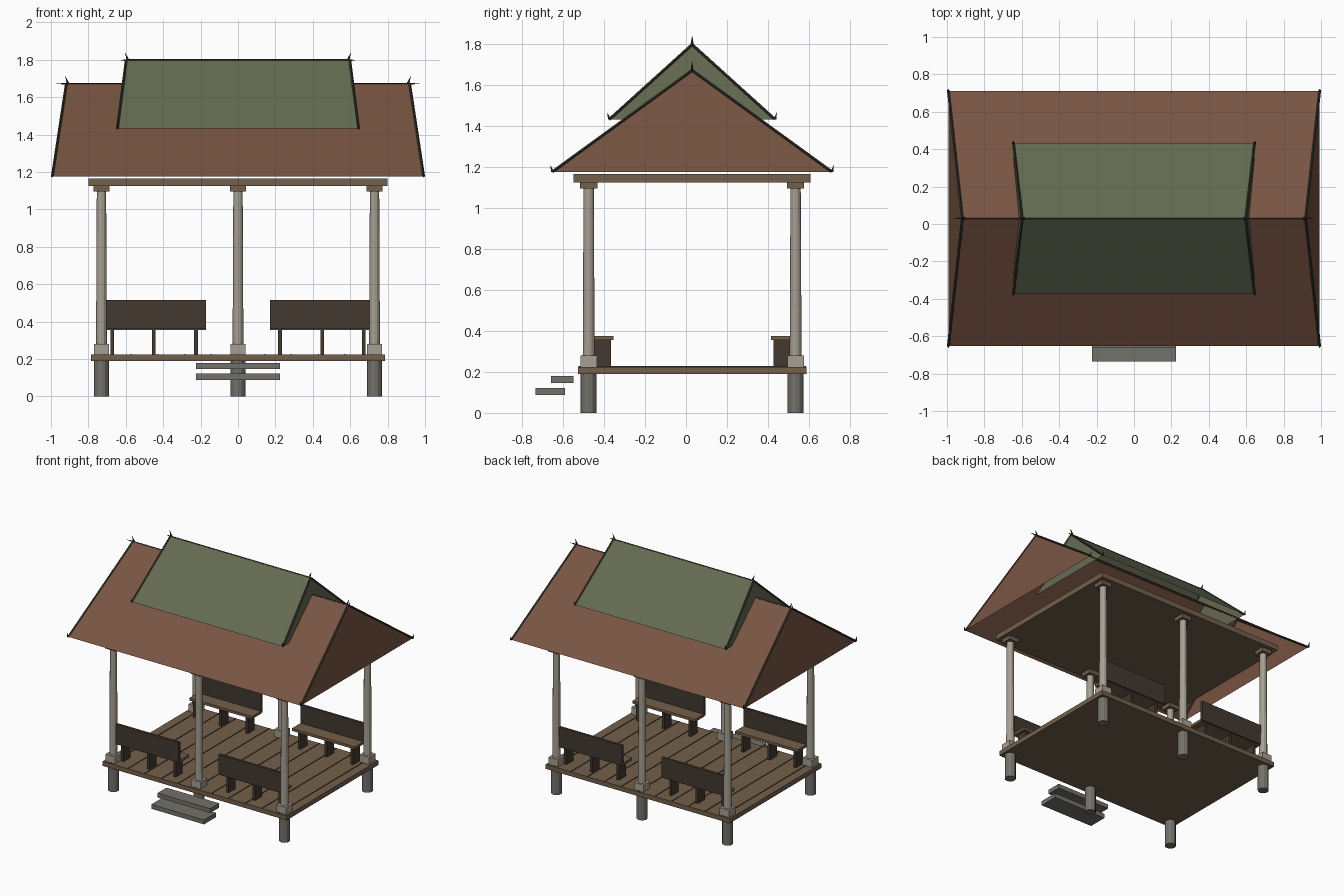
import bpy, bmesh
from mathutils import Vector, Matrix

cube = bpy.data.objects.get("Cube")
if cube:
    bpy.data.objects.remove(cube, do_unlink=True)

YC = 0.03  # depth of the ridge line; the front steps push the pavilion back


def material(name, rgb):
    m = bpy.data.materials.new(name)
    m.use_nodes = True
    m.diffuse_color = (*rgb, 1)
    bsdf = next(n for n in m.node_tree.nodes if n.type == 'BSDF_PRINCIPLED')
    bsdf.inputs["Base Color"].default_value = (*rgb, 1)
    return m


TILE = material("red_tile", (0.19, 0.09, 0.055))
GREEN = material("green_tile", (0.13, 0.145, 0.085))
TRIM = material("dark_trim", (0.04, 0.04, 0.025))
WOOD = material("wood", (0.17, 0.115, 0.07))
DARK = material("dark_wood", (0.055, 0.04, 0.03))
STONE = material("pale_stone", (0.38, 0.35, 0.29))
GREY = material("grey_stone", (0.17, 0.165, 0.145))


def finish(name, bm, mat):
    mesh = bpy.data.meshes.new(name)
    bmesh.ops.recalc_face_normals(bm, faces=bm.faces)
    bm.to_mesh(mesh)
    bm.free()
    mesh.materials.append(mat)
    ob = bpy.data.objects.new(name, mesh)
    bpy.context.collection.objects.link(ob)
    return ob


def box(name, x, y, z, mat):
    """Box from (low, high) pairs on each axis."""
    bm = bmesh.new()
    bmesh.ops.create_cube(bm, size=1)
    for v in bm.verts:
        v.co = Vector([(a + b) / 2 + c * abs(b - a) for c, (a, b) in zip(v.co, (x, y, z))])
    return finish(name, bm, mat)


def block(name, x, y, half, z, mat):
    return box(name, (x - half, x + half), (y - half, y + half), z, mat)


def rod(name, start, end, r1, r2, sides, mat):
    """Tapered rod or spike between two points."""
    start, end = Vector(start), Vector(end)
    axis = end - start
    bm = bmesh.new()
    turn = Vector((0, 0, 1)).rotation_difference(axis).to_matrix().to_4x4()
    bmesh.ops.create_cone(bm, cap_ends=True, segments=sides, radius1=r1, radius2=r2,
                          depth=axis.length,
                          matrix=Matrix.Translation((start + end) / 2) @ turn)
    return finish(name, bm, mat)


def roof(name, eave_x, eave_y, eave_z, ridge_x, ridge_z, reach, mat):
    """Open-bottomed gable roof with inward-leaning gables, trim and finials."""
    bm = bmesh.new()
    ends = []
    for s in (-1, 1):
        points = [(s * eave_x, YC - eave_y, eave_z), (s * ridge_x, YC, ridge_z),
                  (s * eave_x, YC + eave_y, eave_z)]
        ends.append([bm.verts.new(p) for p in points])
    a, b = ends
    bm.faces.new(a)
    bm.faces.new(b)
    for i in (0, 1):
        bm.faces.new((a[i], a[i + 1], b[i + 1], b[i]))
    finish(name, bm, mat)

    rod(name + "_ridge_trim", (-ridge_x, YC, ridge_z), (ridge_x, YC, ridge_z),
        0.005, 0.005, 4, TRIM)
    for s in (-1, 1):
        top = Vector((s * ridge_x, YC, ridge_z))
        rod(name + "_ridge_spike", top - Vector((s * 0.01, 0, 0)),
            top + Vector((s * 0.008, 0, 0.045)), 0.008, 0, 6, TRIM)
        rod(name + "_ridge_point", top, top + Vector((s * reach, 0, 0)), 0.006, 0, 6, TRIM)
        for t in (-1, 1):
            corner = Vector((s * eave_x, YC + t * eave_y, eave_z))
            rod(name + "_gable_trim", corner, top, 0.007, 0.007, 4, TRIM)
            rod(name + "_eave_spike", corner, corner + Vector((0, t * 0.01, 0.035)),
                0.007, 0, 6, TRIM)


# Raised deck with plank seams
box("deck", (-0.785, 0.785), (YC - 0.558, YC + 0.558), (0.19, 0.225), WOOD)
for i in range(-5, 6):
    x = i * 0.143
    box("plank_seam", (x - 0.004, x + 0.004), (YC - 0.555, YC + 0.555), (0.22, 0.228), DARK)

# Posts: pier, base, shaft and capital
for x in (-0.73, 0, 0.73):
    for y in (YC - 0.505, YC + 0.505):
        rod("pier", (x, y, 0), (x, y, 0.19), 0.039, 0.039, 12, GREY)
        block("post_base", x, y, 0.04, (0.225, 0.28), STONE)
        rod("post", (x, y, 0.28), (x, y, 1.1), 0.029, 0.025, 12, STONE)
        block("capital", x, y, 0.042, (1.095, 1.125), WOOD)

# Ceiling slab carried by the posts
box("ceiling", (-0.8, 0.8), (YC - 0.578, YC + 0.578), (1.125, 1.165), WOOD)

# Benches, backs to the outside
for sx in (-1, 1):
    for sy in (-1, 1):
        span = (sx * 0.17, sx * 0.705)
        box("bench_seat", span, (YC + sy * 0.385, YC + sy * 0.5), (0.355, 0.375), WOOD)
        box("bench_back", span, (YC + sy * 0.49, YC + sy * 0.51), (0.36, 0.515), DARK)
        for x in (0.225, 0.45, 0.672):
            box("bench_leg", (sx * x - 0.01, sx * x + 0.01),
                (YC + sy * 0.397, YC + sy * 0.48), (0.225, 0.355), DARK)

# Front steps
box("upper_step", (-0.225, 0.225), (-0.66, -0.55), (0.147, 0.18), GREY)
box("lower_step", (-0.225, 0.225), (-0.735, -0.59), (0.088, 0.122), GREY)

# Two-tier roof
roof("lower_roof", 0.993, 0.682, 1.177, 0.918, 1.672, 0.055, TILE)
roof("upper_roof", 0.645, 0.404, 1.433, 0.598, 1.798, 0.03, GREEN)
